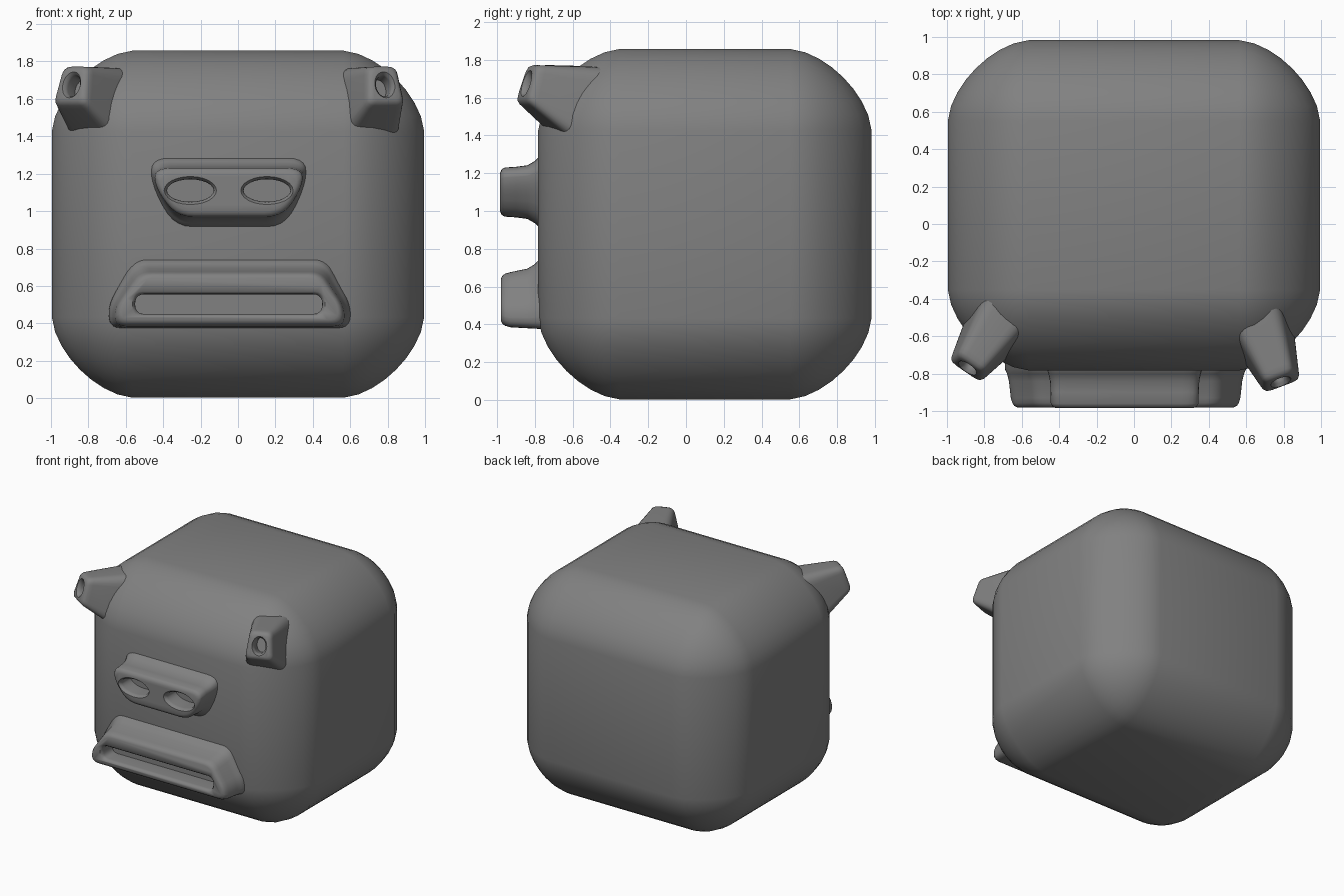
import bpy, bmesh, math
from mathutils import Matrix, Vector

if "Cube" in bpy.data.objects:
    bpy.data.objects.remove(bpy.data.objects["Cube"])

grey = bpy.data.materials.new("mid_grey")
grey.diffuse_color = (0.22, 0.22, 0.22, 1)
grey.use_nodes = True
grey.node_tree.nodes["Principled BSDF"].inputs["Base Color"].default_value = grey.diffuse_color


def finish(ob, angle=50):
    ob.data.materials.clear()
    ob.data.materials.append(grey)
    bpy.ops.object.select_all(action='DESELECT')
    ob.select_set(True)
    bpy.context.view_layer.objects.active = ob
    bpy.ops.object.shade_smooth_by_angle(angle=math.radians(angle))


def new_object(name, bm):
    bmesh.ops.recalc_face_normals(bm, faces=bm.faces)
    me = bpy.data.meshes.new(name)
    bm.to_mesh(me)
    bm.free()
    ob = bpy.data.objects.new(name, me)
    bpy.context.collection.objects.link(ob)
    return ob


def rounded(points, r, steps=5):
    """Polygon with every corner softened by a small curve."""
    out = []
    pts = [Vector(p) for p in points]
    for i, p in enumerate(pts):
        a, b = pts[i - 1] - p, pts[(i + 1) % len(pts)] - p
        p0 = p + a.normalized() * min(r, a.length * 0.49)
        p1 = p + b.normalized() * min(r, b.length * 0.49)
        for k in range(steps + 1):
            t = k / steps
            out.append(p0 * (1 - t) ** 2 + p * 2 * t * (1 - t) + p1 * t * t)
    return out


def ellipse(cx, cz, rx, rz, n=24):
    return [Vector((cx + rx * math.cos(2 * math.pi * k / n),
                    cz + rz * math.sin(2 * math.pi * k / n))) for k in range(n)]


def loft(name, outline, profile, matrix=Matrix(), anchor_z=None, kx=1, kz=1):
    """Solid through grown copies of an outline; profile = (y, growth).
    kx and kz weight positive growth (the flare at the root)."""
    xs, zs = [p.x for p in outline], [p.y for p in outline]
    cx, cz = (min(xs) + max(xs)) / 2, (min(zs) + max(zs)) / 2
    hx, hz = (max(xs) - min(xs)) / 2, (max(zs) - min(zs)) / 2
    az = cz if anchor_z is None else anchor_z
    bm = bmesh.new()
    rings = []
    for y, g in profile:
        sx = 1 + g * (kx if g > 0 else 1) / hx
        sz = 1 + g * (kz if g > 0 else 1) / hz
        a = az if g > 0 or anchor_z is None else cz
        rings.append([bm.verts.new(matrix @ Vector(
            (cx + (p.x - cx) * sx, y, a + (p.y - a) * sz))) for p in outline])
    n = len(outline)
    for r0, r1 in zip(rings, rings[1:]):
        for k in range(n):
            bm.faces.new((r0[k], r0[(k + 1) % n], r1[(k + 1) % n], r1[k]))
    bm.faces.new(rings[0])
    bm.faces.new(rings[-1])
    return new_object(name, bm)


def cut_hole(ob, outline, front, depth, matrix=Matrix()):
    """Cut a recess with a softened lip."""
    prof = [(front - 0.03, 0.035), (front, 0.015), (front + 0.015, 0.003),
            (front + 0.03, 0), (front + depth, 0)]
    cutter = loft("hole_cutter", outline, prof, matrix)
    cutter.hide_render = True
    mod = ob.modifiers.new("hole", 'BOOLEAN')
    mod.operation, mod.solver, mod.object = 'DIFFERENCE', 'EXACT', cutter
    bpy.context.view_layer.objects.active = ob
    bpy.ops.object.modifier_apply(modifier=mod.name)
    bpy.data.objects.remove(cutter)


# body: large rounded box with slightly flattened corners
bm = bmesh.new()
bmesh.ops.create_cube(bm, size=1)
bmesh.ops.transform(bm, verts=bm.verts, matrix=Matrix.Translation((0, 0.1, 0.93))
                    @ Matrix.Diagonal((1.99, 1.765, 1.855, 1)))
bmesh.ops.bevel(bm, geom=bm.edges[:], offset=0.43, segments=8, profile=0.425,
                affect='EDGES')
finish(new_object("body", bm))

# nose: flared block with two nostrils
nose = loft("nose", rounded([(-0.33, 0.97), (0.24, 0.97), (0.345, 1.13),
                             (0.345, 1.23), (-0.445, 1.23), (-0.445, 1.13)], 0.09),
            [(-0.70, 0.065), (-0.775, 0.06), (-0.80, 0.035), (-0.84, 0.012),
             (-0.90, 0.004), (-0.96, 0), (-0.977, -0.01), (-0.985, -0.03)], kx=0.35)
for cx in (-0.255, 0.155):
    cut_hole(nose, ellipse(cx, 1.11, 0.125, 0.06), -0.985, 0.14)
finish(nose)

# mouth: trapezoid lips with a long slot
mouth = loft("mouth", rounded([(-0.66, 0.38), (0.57, 0.38), (0.575, 0.48),
                               (0.45, 0.68), (-0.53, 0.68), (-0.665, 0.48)], 0.06),
             [(-0.66, 0.03), (-0.775, 0.028), (-0.80, 0.016), (-0.84, 0.006),
              (-0.93, -0.004), (-0.957, -0.012), (-0.972, -0.022),
              (-0.98, -0.038)], anchor_z=0.40, kz=1.3)
slot = rounded([(-0.55, 0.45), (0.45, 0.45), (0.45, 0.555), (-0.55, 0.555)], 0.05)
cut_hole(mouth, slot, -0.98, 0.14)
finish(mouth)

# eyes: tapered stalks pointing out of the upper front corners
for side, tip, turn in (("left", (-0.89, -0.77, 1.675), -0.6),
                        ("right", (0.785, -0.845, 1.675), 0.36)):
    m = (Matrix.Translation(tip) @ Matrix.Rotation(turn, 4, 'Z')
         @ Matrix.Rotation(-0.3, 4, 'X'))
    eye = loft(side + "_eye",
               rounded([(-0.11, -0.11), (0.11, -0.11), (0.085, 0.11), (-0.085, 0.11)], 0.045),
               [(0.36, 0.07), (0.26, 0.05), (0.05, 0.005), (0.025, -0.001),
                (0.008, -0.012), (0, -0.03)], m, anchor_z=0.02, kz=1.6)
    cut_hole(eye, ellipse(0, 0, 0.042, 0.058, 20), 0, 0.10, m)
    finish(eye)
